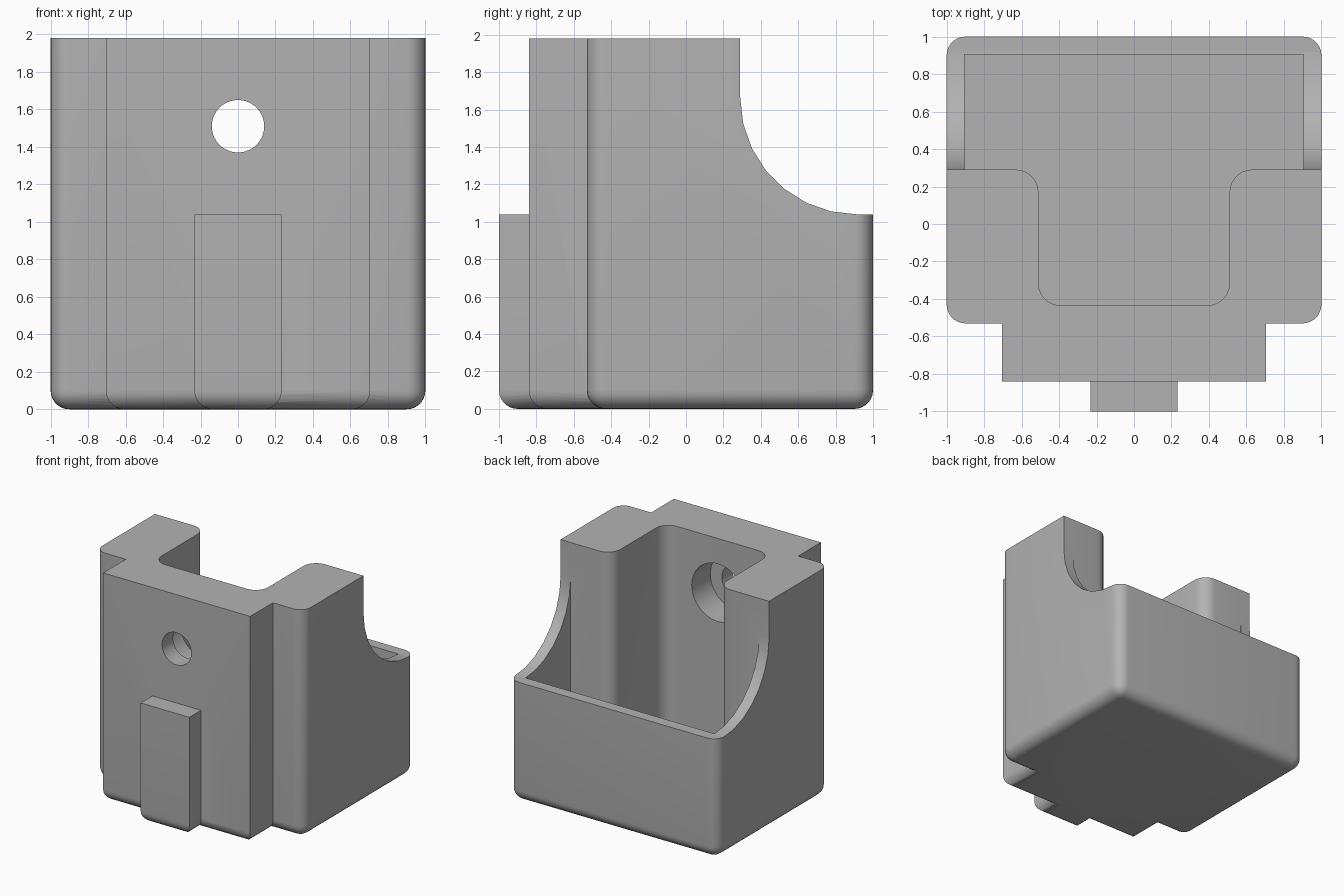
import bpy, bmesh
from math import radians, cos, sin
from mathutils import Vector

old = bpy.data.objects.get("Cube")
if old:
    bpy.data.objects.remove(old, do_unlink=True)

TOP = 1.98
WALL = 0.095

grey = bpy.data.materials.new("plain grey")
grey.use_nodes = True
grey.diffuse_color = (0.45, 0.45, 0.45, 1)
grey.node_tree.nodes["Principled BSDF"].inputs["Base Color"].default_value = (0.45, 0.45, 0.45, 1)


def finish(name, bm):
    bmesh.ops.recalc_face_normals(bm, faces=bm.faces)
    mesh = bpy.data.meshes.new(name)
    bm.to_mesh(mesh)
    bm.free()
    mesh.materials.append(grey)
    obj = bpy.data.objects.new(name, mesh)
    bpy.context.collection.objects.link(obj)
    return obj


def block(name, x, y0, y1, height, round_posts=False):
    """Box on the ground with rounded bottom edges, optionally rounded uprights."""
    bm = bmesh.new()
    bmesh.ops.create_cube(bm, size=1)
    for v in bm.verts:
        v.co = (v.co.x * 2 * x, y1 if v.co.y > 0 else y0, height if v.co.z > 0 else 0)
    edges = []
    for e in bm.edges:
        heights = [v.co.z for v in e.verts]
        upright = heights[0] != heights[1]
        if (upright and round_posts) or max(heights) == 0:
            edges.append(e)
    bmesh.ops.bevel(bm, geom=edges, offset=0.1, segments=7, profile=0.5,
                    affect='EDGES', clamp_overlap=False)
    return finish(name, bm)


def prism(name, points, sweep):
    """Flat outline swept along a vector."""
    bm = bmesh.new()
    face = bm.faces.new([bm.verts.new(p) for p in points])
    new = bmesh.ops.extrude_face_region(bm, geom=[face])["geom"]
    bmesh.ops.translate(bm, vec=sweep, verts=[g for g in new if isinstance(g, bmesh.types.BMVert)])
    return finish(name, bm)


def arc(cx, cy, r, start, end, steps=7):
    angles = [radians(start + (end - start) * i / steps) for i in range(steps + 1)]
    return [(cx + r * cos(a), cy + r * sin(a)) for a in angles]


def combine(target, tool, operation):
    mod = target.modifiers.new(tool.name, 'BOOLEAN')
    mod.operation = operation
    mod.solver = 'EXACT'
    mod.object = tool
    tool.hide_render = True
    bpy.context.view_layer.objects.active = target
    bpy.ops.object.modifier_apply(modifier=mod.name)
    bpy.data.objects.remove(tool, do_unlink=True)


# Outer shell: main box, front plate and narrow front tab
holder = block("holder_body", 1, -0.53, 1, TOP, round_posts=True)
combine(holder, block("front_plate", 0.705, -0.84, 0, TOP), 'UNION')
combine(holder, block("front_tab", 0.233, -1, -0.3, 1.04), 'UNION')

# Pocket: wide at the back, narrowing with rounded shoulders to the front
r = 0.12
half = [(1 - WALL, 1 - WALL), (1 - WALL, 0.29)]
half += arc(0.51 + r, 0.29 - r, r, 90, 180)
half += arc(0.51 - r, -0.435 + r, r, 0, -90)
outline = half + [(-x, y) for x, y in reversed(half)]
combine(holder, prism("pocket_cutter", [(x, y, WALL) for x, y in outline], Vector((0, 0, 3))), 'DIFFERENCE')

# Curved scoop that lowers the back of the side walls
scoop = [(0.29, 3)] + arc(0.915, 1.665, 0.625, 180, 270) + [(1.5, 1.04), (1.5, 3)]
combine(holder, prism("scoop_cutter", [(-1.5, y, z) for y, z in scoop], Vector((3, 0, 0))), 'DIFFERENCE')

# Screw hole with a wider counterbore on the pocket side
for name, radius, y0, depth in (("screw_hole_cutter", 0.14, -1.2, 1), ("counterbore_cutter", 0.25, -0.69, 0.5)):
    ring = arc(0, 1.51, radius, 0, 360, 40)[:-1]
    combine(holder, prism(name, [(x, y0, z) for x, z in ring], Vector((0, depth, 0))), 'DIFFERENCE')

bpy.ops.object.select_all(action='DESELECT')
holder.select_set(True)
bpy.context.view_layer.objects.active = holder
bpy.ops.object.shade_smooth_by_angle(angle=radians(30))
